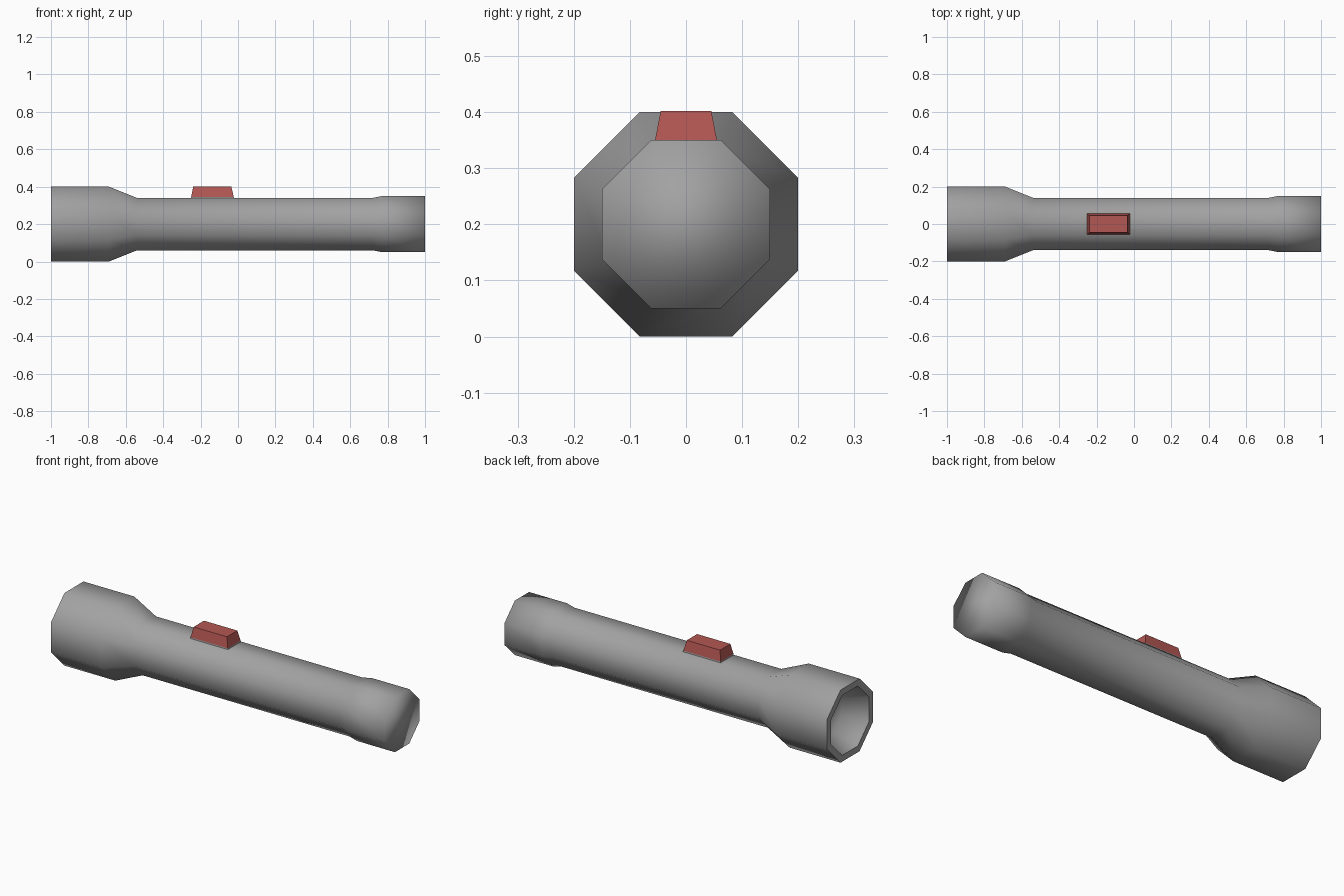
import bpy, bmesh, math

if "Cube" in bpy.data.objects:
    bpy.data.objects.remove(bpy.data.objects["Cube"])

AXIS_Z = 0.2
SIDES = 8


def material(name, rgb):
    m = bpy.data.materials.new(name)
    m.diffuse_color = (*rgb, 1)
    m.use_nodes = True
    m.node_tree.nodes["Principled BSDF"].inputs["Base Color"].default_value = m.diffuse_color
    return m


grey = material("grey metal", (0.36, 0.36, 0.36))
red = material("red switch", (0.45, 0.095, 0.085))


def finish(name, bm, mat):
    bmesh.ops.recalc_face_normals(bm, faces=bm.faces)
    me = bpy.data.meshes.new(name)
    bm.to_mesh(me)
    bm.free()
    me.materials.append(mat)
    ob = bpy.data.objects.new(name, me)
    bpy.context.collection.objects.link(ob)
    return ob


def loft(bm, rings):
    """Join rings of points with quads and cap both ends."""
    vs = [[bm.verts.new(p) for p in r] for r in rings]
    n = len(vs[0])
    for a, b in zip(vs, vs[1:]):
        for i in range(n):
            j = (i + 1) % n
            bm.faces.new((a[i], a[j], b[j], b[i]))
    bm.faces.new(vs[0])
    bm.faces.new(vs[-1])


def octagon(x, apothem):
    r = apothem / math.cos(math.pi / SIDES)
    angles = [(i + 0.5) * 2 * math.pi / SIDES for i in range(SIDES)]
    return [(x, r * math.cos(a), AXIS_Z + r * math.sin(a)) for a in angles]


# Torch body: reflector bowl, rim, head, handle and tail cap
profile = [(-0.87, 0.11), (-1.0, 0.165), (-1.0, 0.2), (-0.69, 0.2),
           (-0.54, 0.14), (0.72, 0.14), (0.77, 0.15), (1.0, 0.15)]
bm = bmesh.new()
loft(bm, [octagon(x, a) for x, a in profile])
for f in bm.faces:
    f.smooth = True
# crisp edges around the flat front rim
for e in bm.edges:
    if all(v.co.x < -0.999 for v in e.verts):
        e.smooth = False
finish("torch_body", bm, grey)


def rect(z, x0, x1, hy):
    return [(x0, -hy, z), (x1, -hy, z), (x1, hy, z), (x0, hy, z)]


# Thin grey plate under the switch
bm = bmesh.new()
loft(bm, [rect(0.335, -0.252, -0.021, 0.058), rect(0.346, -0.25, -0.023, 0.056)])
finish("switch_plate", bm, grey)

# Tapered slide switch
bm = bmesh.new()
loft(bm, [rect(0.346, -0.25, -0.023, 0.056), rect(0.402, -0.239, -0.036, 0.045)])
finish("switch", bm, red)
